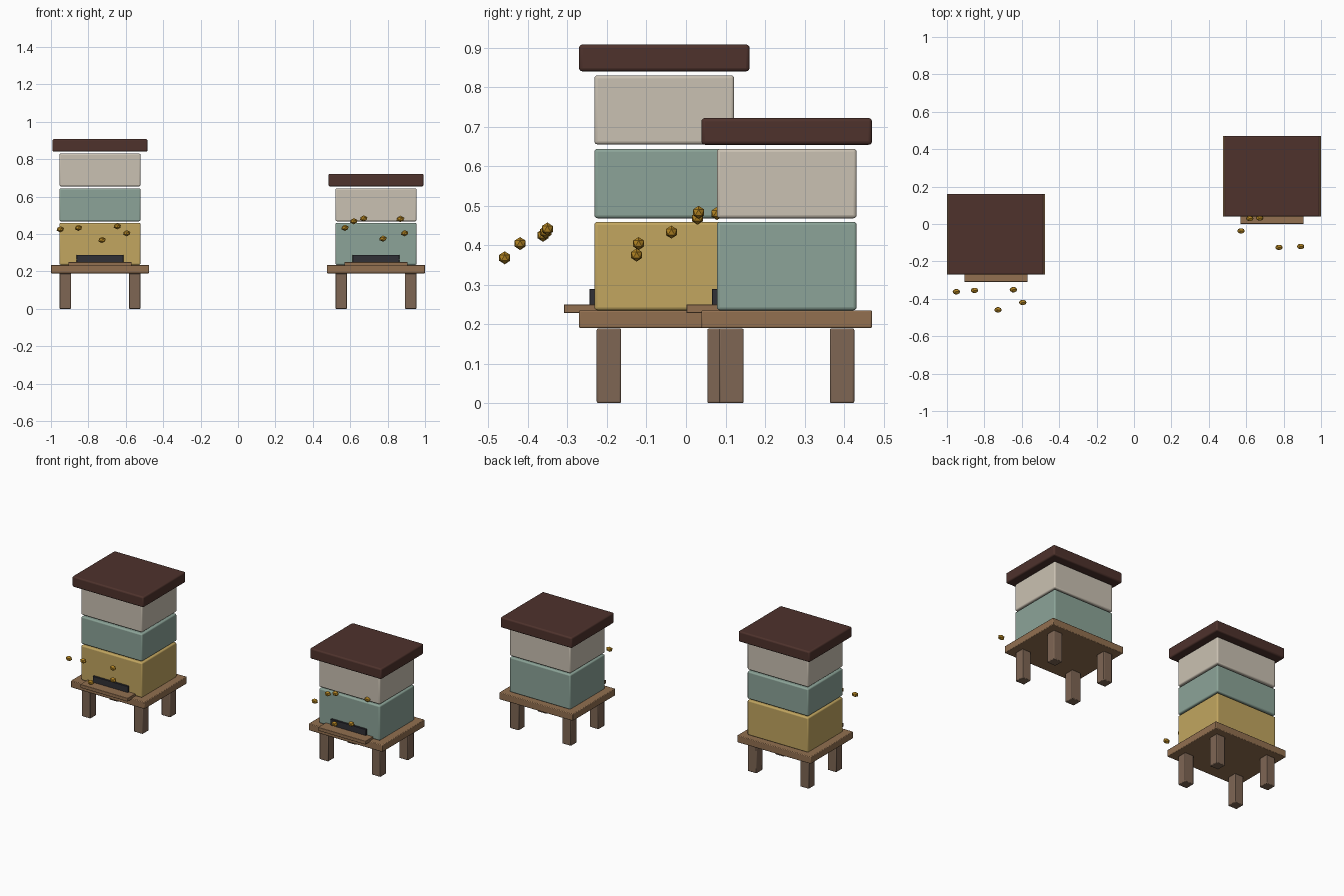
import bpy
import math

cube = bpy.data.objects.get("Cube")
if cube:
    bpy.data.objects.remove(cube, do_unlink=True)


def material(name, r, g, b):
    """Flat material from display values, converted to linear."""
    lin = [((c / 255 + 0.055) / 1.055) ** 2.4 for c in (r, g, b)] + [1.0]
    m = bpy.data.materials.new(name)
    m.use_nodes = True
    m.diffuse_color = lin
    bsdf = m.node_tree.nodes["Principled BSDF"]
    bsdf.inputs["Base Color"].default_value = lin
    bsdf.inputs["Roughness"].default_value = 0.8
    return m


CREAM = material("cream_paint", 202, 193, 178)
SAGE = material("sage_paint", 140, 164, 152)
HONEY = material("honey_paint", 194, 166, 96)
ROOF = material("dark_brown_roof", 78, 50, 44)
PLANK = material("plank_wood", 146, 112, 80)
LEG = material("leg_wood", 126, 102, 84)
DARK = material("entrance_black", 48, 48, 54)
BEE = material("bee_amber", 184, 136, 36)


def box(name, mat, center, half, z0, z1, bevel=0.004, segments=2):
    """Bevelled box given its plan centre, plan half sizes and height range."""
    bpy.ops.mesh.primitive_cube_add(size=2, location=(*center, (z0 + z1) / 2))
    ob = bpy.context.object
    ob.name = name
    ob.scale = (*half, (z1 - z0) / 2)
    bpy.ops.object.transform_apply(location=False, rotation=False, scale=True)
    ob.data.materials.append(mat)
    mod = ob.modifiers.new("rounded_edges", "BEVEL")
    mod.width = bevel
    mod.segments = segments
    bpy.ops.object.shade_smooth_by_angle(angle=math.radians(30))
    return ob


# Height ranges of the stacked boxes, from the bottom up
TIERS = [(0.235, 0.459), (0.468, 0.644), (0.655, 0.830)]


def hive(side, cx, cy, paints):
    # Stand: four legs and a plank top
    for sx, xname in ((-1, "right"), (1, "left")):
        for sy, yname in ((-1, "front"), (1, "back")):
            box(f"{side}_stand_leg_{yname}_{xname}", LEG,
                (cx + sx * 0.186, cy + sy * 0.14), (0.031, 0.031), 0, 0.189)
    box(f"{side}_stand_top", PLANK, (cx, cy), (0.262, 0.216), 0.190, 0.235)

    # Painted boxes
    for i, (paint, (z0, z1)) in enumerate(zip(paints, TIERS)):
        box(f"{side}_hive_box_{i + 1}", paint, (cx, cy), (0.217, 0.177),
            z0, z1, 0.008, 3)

    # Roof slab just above the top box
    top = TIERS[len(paints) - 1][1] + 0.010
    box(f"{side}_roof", ROOF, (cx, cy), (0.254, 0.216), top, top + 0.068, 0.009, 3)

    # Entrance slot and landing board
    box(f"{side}_entrance", DARK, (cx, cy - 0.178), (0.125, 0.011),
        0.240, 0.289, 0.001, 1)
    box(f"{side}_landing_board", PLANK, (cx, cy - 0.203), (0.169, 0.051),
        0.228, 0.250, 0.002)


hive("right", -0.738, -0.055, [HONEY, SAGE, CREAM])
hive("left", 0.738, 0.255, [SAGE, CREAM])

# Bees hovering in front of the hives
BEES = [
    (-0.95, -0.362, 0.425), (-0.853, -0.355, 0.433), (-0.727, -0.459, 0.368),
    (-0.645, -0.351, 0.441), (-0.595, -0.420, 0.404),
    (0.572, -0.037, 0.433), (0.619, 0.029, 0.468), (0.672, 0.032, 0.483),
    (0.775, -0.125, 0.375), (0.868, 0.078, 0.480), (0.891, -0.120, 0.404),
]
for i, spot in enumerate(BEES):
    bpy.ops.mesh.primitive_ico_sphere_add(subdivisions=1, radius=1, location=spot)
    bee = bpy.context.object
    bee.name = f"bee_{i + 1}"
    bee.scale = (0.022, 0.0165, 0.0165)
    bpy.ops.object.transform_apply(location=False, rotation=False, scale=True)
    bee.data.materials.append(BEE)
